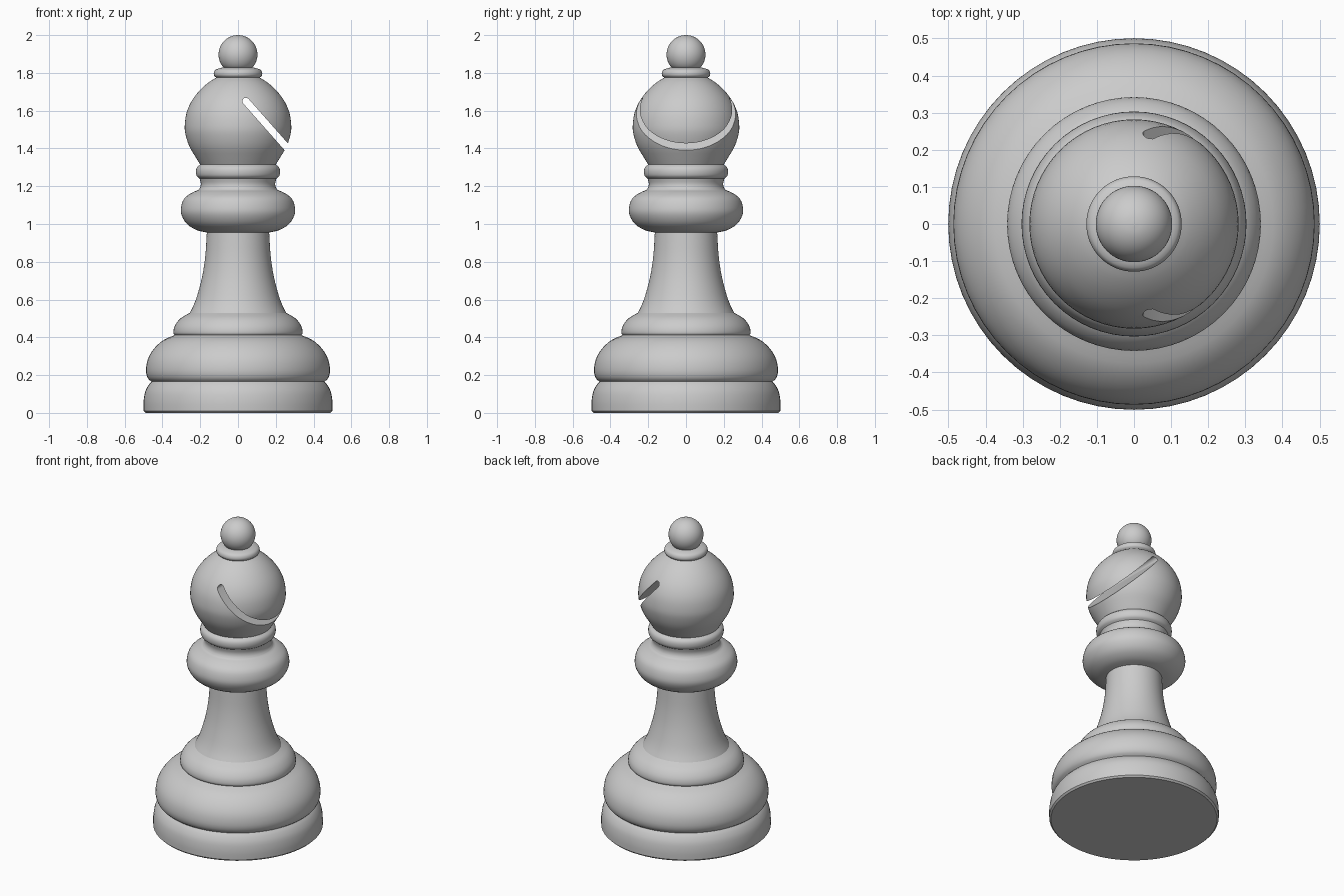
import bpy, bmesh, math
from mathutils import Vector, Matrix

if "Cube" in bpy.data.objects:
    bpy.data.objects.remove(bpy.data.objects["Cube"])

SIDES = 64
grey = bpy.data.materials.new("light grey")
grey.diffuse_color = (0.6, 0.6, 0.6, 1)
grey.use_nodes = True
grey.node_tree.nodes["Principled BSDF"].inputs["Base Color"].default_value = grey.diffuse_color


def spline(pts, steps=3):
    """Smooth curve through the points, with sharp ends."""
    if len(pts) < 3:
        return [Vector(p) for p in pts]
    p = [Vector(q) for q in pts]
    p = [2 * p[0] - p[1]] + p + [2 * p[-1] - p[-2]]
    out = []
    for i in range(1, len(p) - 2):
        a, b, c, d = p[i - 1:i + 3]
        for s in range(steps):
            t = s / steps
            out.append(0.5 * (2 * b + (c - a) * t + (2 * a - 5 * b + 4 * c - d) * t * t
                              + (3 * b - a - 3 * c + d) * t ** 3))
    return out + [p[-2]]


def lathe(name, sections, cap_bottom=False, cap_top=False):
    """Turn (radius, height) sections about z; corners between sections stay sharp."""
    prof = []
    for s in sections:
        pts = spline(s)
        prof += pts[1:] if prof else pts
    bm = bmesh.new()
    rings = []
    for r, z in prof:
        if r < 1e-4:
            rings.append([bm.verts.new((0, 0, z))] * SIDES)
        else:
            rings.append([bm.verts.new((r * math.cos(a), r * math.sin(a), z))
                          for a in (2 * math.pi * k / SIDES for k in range(SIDES))])
    for lo, hi in zip(rings, rings[1:]):
        for k in range(SIDES):
            n = (k + 1) % SIDES
            quad = dict.fromkeys((lo[k], lo[n], hi[n], hi[k]))
            bm.faces.new(list(quad))
    if cap_bottom:
        bm.faces.new(rings[0][::-1])
    if cap_top:
        bm.faces.new(rings[-1])
    return finish(name, bm)


def finish(name, bm):
    me = bpy.data.meshes.new(name)
    bm.to_mesh(me)
    bm.free()
    me.materials.append(grey)
    ob = bpy.data.objects.new(name, me)
    bpy.context.collection.objects.link(ob)
    return ob


def smooth(ob):
    bpy.ops.object.select_all(action='DESELECT')
    ob.select_set(True)
    bpy.context.view_layer.objects.active = ob
    bpy.ops.object.shade_smooth_by_angle(angle=math.radians(35))


# Foot disc, large bulge and upper step
base = lathe("base", [
    [(0.49, 0), (0.5, 0.01)],
    [(0.5, 0.01), (0.5, 0.06), (0.492, 0.11), (0.475, 0.145), (0.458, 0.165)],
    [(0.458, 0.165), (0.478, 0.185), (0.487, 0.225), (0.477, 0.285), (0.445, 0.34),
     (0.395, 0.385), (0.335, 0.412)],
    [(0.335, 0.412), (0.342, 0.425), (0.335, 0.46), (0.305, 0.5), (0.255, 0.53)],
], cap_bottom=True)

# Flared stem
stem = lathe("stem", [[(0.255, 0.53), (0.235, 0.57), (0.215, 0.625), (0.19, 0.72),
                       (0.173, 0.83), (0.165, 0.955)]])

# Wide collar and the neck ring above it
collar = lathe("collar", [
    [(0.165, 0.955), (0.22, 0.968), (0.27, 1.0), (0.298, 1.045), (0.302, 1.085),
     (0.285, 1.135), (0.245, 1.165), (0.21, 1.18)],
    [(0.21, 1.18), (0.2, 1.195), (0.197, 1.215), (0.203, 1.24)],
    [(0.203, 1.24), (0.219, 1.255), (0.223, 1.28), (0.217, 1.3), (0.2, 1.315)],
])

# Rounded head
head = lathe("head", [[(0.2, 1.315), (0.225, 1.355), (0.257, 1.41), (0.277, 1.47),
                       (0.282, 1.52), (0.272, 1.59), (0.243, 1.655), (0.2, 1.71),
                       (0.155, 1.75), (0.115, 1.775)]], True, True)

# Diagonal slot cutter with a rounded inner end
bm = bmesh.new()
w, length = 0.0185, 0.45
outline = [(length, -w), (length, w)]
outline += [(-w * math.sin(a), w * math.cos(a)) for a in (math.pi * k / 8 for k in range(9))]
face = bm.faces.new([bm.verts.new((x, -0.5, z)) for x, z in outline])
ext = bmesh.ops.extrude_face_region(bm, geom=[face])
bmesh.ops.translate(bm, vec=(0, 1, 0),
                    verts=[v for v in ext["geom"] if isinstance(v, bmesh.types.BMVert)])
bmesh.ops.recalc_face_normals(bm, faces=bm.faces)
bm.transform(Matrix.Translation((0.042, 0, 1.65)) @ Matrix.Rotation(math.radians(48.5), 4, 'Y'))
cutter = finish("slot_cutter", bm)
cutter.hide_render = True

mod = head.modifiers.new("slot", 'BOOLEAN')
mod.operation = 'DIFFERENCE'
mod.solver = 'EXACT'
mod.object = cutter
bpy.context.view_layer.objects.active = head
bpy.ops.object.modifier_apply(modifier=mod.name)
bpy.data.objects.remove(cutter)

# Open the hidden ends of the head where it meets its neighbours
bm = bmesh.new()
bm.from_mesh(head.data)
hidden = [f for f in bm.faces if abs(f.normal.z) > 0.999 and len(f.verts) >= SIDES]
bmesh.ops.delete(bm, geom=hidden, context='FACES')
bm.to_mesh(head.data)
bm.free()

# Small ring and ball on top
finial = lathe("finial", [
    [(0.115, 1.775), (0.126, 1.785), (0.128, 1.8), (0.118, 1.817), (0.085, 1.828), (0.07, 1.826)],
    [(0.103 * math.sin(a), 1.897 - 0.103 * math.cos(a))
     for a in (math.radians(43 + 137 * k / 9) for k in range(10))],
])

for part in (base, stem, collar, head, finial):
    smooth(part)
